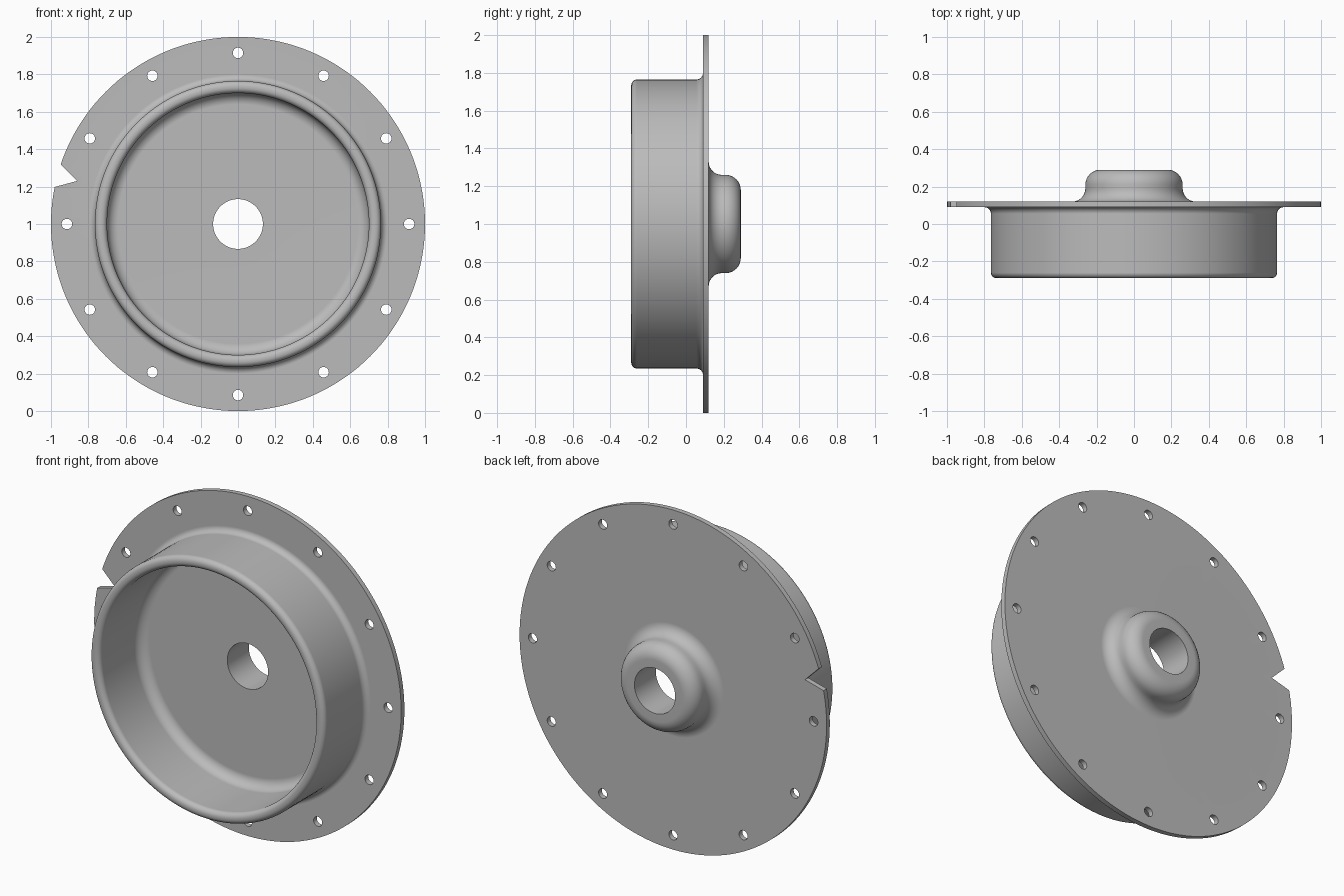
import bpy, bmesh, math
from mathutils import Vector, Matrix

cube = bpy.data.objects.get("Cube")
if cube:
    bpy.data.objects.remove(cube, do_unlink=True)

CENTRE = Vector((0, 0, 1))

grey = bpy.data.materials.new("plain grey")
grey.use_nodes = True
colour = (0.5, 0.5, 0.5, 1)
grey.diffuse_color = colour
grey.node_tree.nodes["Principled BSDF"].inputs["Base Color"].default_value = colour


def new_object(name, bm):
    mesh = bpy.data.meshes.new(name)
    bm.to_mesh(mesh)
    bm.free()
    obj = bpy.data.objects.new(name, mesh)
    bpy.context.collection.objects.link(obj)
    return obj


def rounded_profile(corners, steps=8):
    """Closed (radius, y) outline with right-angle corners filleted."""
    points = []
    for i, (r, y, fillet) in enumerate(corners):
        p = Vector((r, y))
        if not fillet:
            points.append(p)
            continue
        u = (Vector(corners[i - 1][:2]) - p).normalized()
        v = (Vector(corners[(i + 1) % len(corners)][:2]) - p).normalized()
        centre = p + (u + v) * fillet
        for k in range(steps + 1):
            t = math.pi / 2 * k / steps
            points.append(centre - (v * math.cos(t) + u * math.sin(t)) * fillet)
    return points


def revolve(name, points, segments=144):
    bm = bmesh.new()
    verts = [bm.verts.new((p.x, p.y, CENTRE.z)) for p in points]
    edges = [bm.edges.new((verts[i - 1], verts[i])) for i in range(len(verts))]
    bmesh.ops.spin(bm, geom=verts + edges, cent=CENTRE, axis=(0, 1, 0),
                   angle=math.tau, steps=segments)
    bmesh.ops.remove_doubles(bm, verts=bm.verts, dist=0.0001)
    bmesh.ops.recalc_face_normals(bm, faces=bm.faces)
    return new_object(name, bm)


def add_prism(bm, radius, sides, distance, angle, twist=0):
    """Prism along y, placed at a polar position around the centre."""
    place = (Matrix.Translation(CENTRE) @ Matrix.Rotation(-angle, 4, 'Y')
             @ Matrix.Translation((distance, 0.1, 0))
             @ Matrix.Rotation(twist, 4, 'Y') @ Matrix.Rotation(math.pi / 2, 4, 'X'))
    bmesh.ops.create_cone(bm, cap_ends=True, segments=sides, radius1=radius,
                          radius2=radius, depth=0.1, matrix=place)


# Flanged cup with a rounded rim and a filleted hub on the back
cover = revolve("flanged_cover", rounded_profile([
    (0.133, 0.09, 0), (0.70, 0.09, 0.06),           # bore and cup floor
    (0.70, -0.29, 0.03), (0.765, -0.29, 0.03),      # rim
    (0.765, 0.09, 0.035), (1, 0.09, 0),             # flange front
    (1, 0.12, 0), (0.26, 0.12, 0.07),               # flange back
    (0.26, 0.29, 0.08), (0.133, 0.29, 0)]))         # hub
cover.data.materials.append(grey)

# Ring of bolt holes and the V notch in the flange edge
bm = bmesh.new()
for i in range(12):
    add_prism(bm, 0.028, 24, 0.915, math.tau * i / 12)
bm_angle = math.radians(165)
notch_radius = 0.15
# the prism's vertex must point inward, so find the twist from its first vertex
probe = bmesh.new()
bmesh.ops.create_cone(probe, cap_ends=True, segments=3, radius1=1, radius2=1, depth=1)
probe.verts.ensure_lookup_table()
first = probe.verts[0].co
twist = math.atan2(first.y, first.x) - math.pi
probe.free()
add_prism(bm, notch_radius, 3, 0.89 + notch_radius, bm_angle, twist)
bmesh.ops.recalc_face_normals(bm, faces=bm.faces)
cutter = new_object("hole_cutter", bm)
cutter.hide_render = True

bpy.ops.object.select_all(action='DESELECT')
cover.select_set(True)
bpy.context.view_layer.objects.active = cover
cut = cover.modifiers.new("holes", 'BOOLEAN')
cut.operation = 'DIFFERENCE'
cut.solver = 'EXACT'
cut.object = cutter
bpy.ops.object.modifier_apply(modifier=cut.name)
bpy.data.objects.remove(cutter, do_unlink=True)

# Smooth fillets with crisp edges and flat faces
bpy.ops.object.shade_smooth_by_angle(angle=math.radians(30))
normals = cover.modifiers.new("face normals", 'WEIGHTED_NORMAL')
normals.keep_sharp = True
